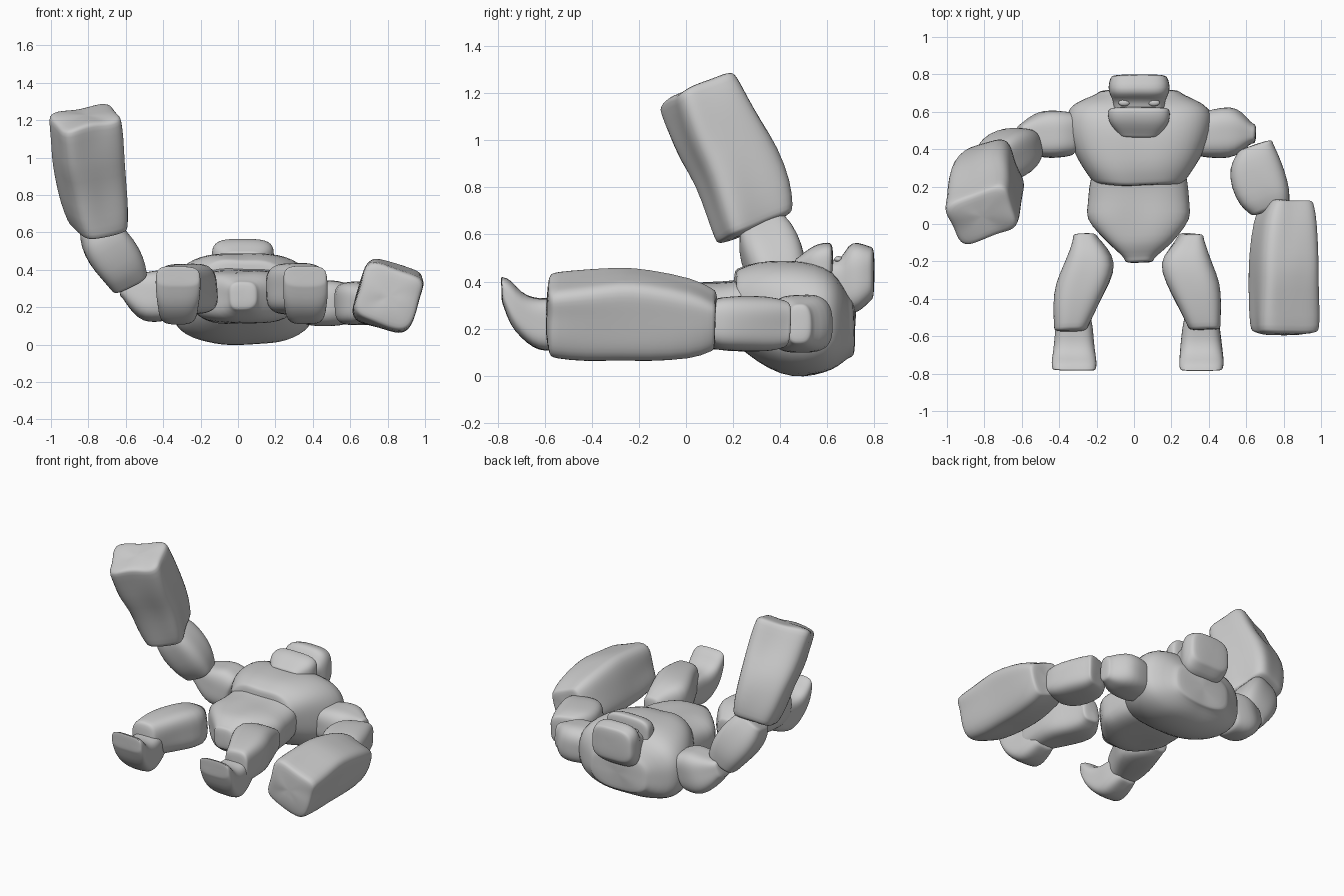
import bpy, bmesh, math
from mathutils import Vector, noise

SEG = 32


def loft(name, rings, u=(1, 0, 0), v=(0, 0, 1), n=4, cap=0.03, rough=0.01):
    """Rounded-box sections (x, y, z, half_u, half_v) joined into a smooth closed stone."""
    secs = [(Vector(r[:3]), r[3], r[4]) for r in rings]
    axis = (secs[-1][0] - secs[0][0]).normalized()
    u = Vector(u).normalized()
    v = Vector(v).normalized() if v else axis.cross(u).normalized()
    # rounded ends
    d0 = (secs[0][0] - secs[1][0]).normalized()
    d1 = (secs[-1][0] - secs[-2][0]).normalized()
    shape = [(0.95, 0.55), (0.84, 0.88), (0.45, 1.0)]
    c, a, b = secs[0]
    head = [(c + d0 * cap * o, a * s, b * s) for s, o in reversed(shape)]
    c, a, b = secs[-1]
    tail = [(c + d1 * cap * o, a * s, b * s) for s, o in shape]
    secs = head + secs + tail
    bm = bmesh.new()
    loops = []
    for c, a, b in secs:
        loop = []
        for i in range(SEG):
            t = 2 * math.pi * (i + 0.5) / SEG
            co, si = math.cos(t), math.sin(t)
            r = (abs(co) ** n + abs(si) ** n) ** (-1 / n)
            p = c + u * (a * r * co) + v * (b * r * si)
            p += noise.noise_vector(p * 6) * rough
            loop.append(bm.verts.new(p))
        loops.append(loop)
    for l0, l1 in zip(loops, loops[1:]):
        for i in range(SEG):
            j = (i + 1) % SEG
            bm.faces.new((l0[i], l0[j], l1[j], l1[i]))
    for loop in (loops[0], loops[-1]):
        pole = bm.verts.new(sum((w.co for w in loop), Vector()) / SEG)
        for i in range(SEG):
            bm.faces.new((loop[i], loop[(i + 1) % SEG], pole))
    bmesh.ops.recalc_face_normals(bm, faces=bm.faces)
    for f in bm.faces:
        f.smooth = True
    me = bpy.data.meshes.new(name)
    bm.to_mesh(me)
    bm.free()
    ob = bpy.data.objects.new(name, me)
    bpy.context.collection.objects.link(ob)
    sub = ob.modifiers.new("smooth", 'SUBSURF')
    sub.levels = sub.render_levels = 1
    return ob


def body(y, half_w, z0, z1, x=0.027):
    """Section of the trunk or head from its lower and upper height."""
    return (x, y, (z0 + z1) / 2, half_w, (z1 - z0) / 2)


# Trunk
loft("chest", [body(.235, .25, .11, .46), body(.30, .30, .06, .485), body(.40, .355, .01, .49),
               body(.50, .385, -.005, .485), body(.59, .39, .01, .465), body(.645, .355, .04, .425),
               body(.69, .23, .08, .35)], n=3)
loft("belly", [body(-.18, .08, .18, .34), body(-.12, .15, .13, .38), body(-.06, .21, .115, .39),
               body(.03, .285, .11, .395), body(.10, .27, .11, .395), body(.20, .265, .11, .40),
               body(.28, .25, .12, .42)], n=3.5)

# Head: skull with heavy brow, jutting jaw, small eyes
loft("skull", [body(.56, .13, .30, .48), body(.62, .135, .28, .49), body(.665, .14, .27, .50),
               body(.69, .155, .265, .56), body(.73, .165, .265, .57), body(.775, .155, .31, .55)],
     n=4, cap=.025, rough=.004)
loft("jaw", [body(.48, .11, .38, .505), body(.53, .155, .36, .545), body(.57, .165, .36, .56),
             body(.605, .165, .36, .565)], n=4, cap=.02, rough=.004)
for s in (-1, 1):
    bpy.ops.mesh.primitive_uv_sphere_add(segments=20, ring_count=10, radius=1,
                                         location=(.027 + s * .08, .648, .494))
    eye = bpy.context.object
    eye.name = "eye"
    eye.scale = (.03, .018, .014)
    bpy.ops.object.shade_smooth()

# Legs, mirrored about the trunk
MID = .02
for side, s in (("left", 1), ("right", -1)):
    def leg(x, y, z, a, b):
        return (MID + s * (x - MID), y, z, a, b)
    loft(side + "_thigh", [leg(.30, -.08, .28, .07, .09), leg(.285, -.13, .285, .10, .12),
                           leg(.275, -.21, .295, .14, .135), leg(.315, -.32, .30, .145, .135),
                           leg(.35, -.43, .30, .12, .13), leg(.375, -.54, .295, .09, .12)], n=3.5)
    loft(side + "_foot", [leg(.36, -.46, .24, .08, .09), leg(.36, -.54, .225, .10, .11),
                          leg(.36, -.60, .215, .105, .11), leg(.36, -.65, .225, .11, .105),
                          leg(.36, -.70, .255, .115, .095), leg(.36, -.745, .31, .12, .10),
                          leg(.36, -.775, .355, .115, .06)],
         n=4, cap=.015, rough=.005)

# Left arm, lying along the body
loft("left_upper_arm", [(.36, .48, .22, .12, .11), (.42, .485, .22, .135, .12), (.51, .49, .22, .14, .12),
                        (.57, .49, .22, .11, .11), (.62, .485, .22, .055, .085)], u=(0, 1, 0), n=3)
loft("left_forearm", [(.645, .395, .22, .105, .10), (.635, .345, .22, .135, .115), (.66, .24, .22, .15, .12),
                      (.70, .14, .22, .14, .115), (.72, .10, .22, .115, .10)],
     u=(.92, .3, 0), n=4)
loft("left_fist", [(.82, .10, .23, .12, .12), (.81, .03, .24, .15, .155), (.805, -.17, .26, .165, .18),
                   (.80, -.28, .265, .168, .18), (.80, -.42, .255, .168, .17),
                   (.805, -.56, .255, .168, .16)], u=(.95, 0, -.3), v=(.3, 0, .95), n=6, rough=.016)

# Right arm, raised
loft("right_upper_arm", [(-.36, .48, .25, .12, .13), (-.43, .48, .26, .13, .145), (-.49, .48, .27, .125, .13),
                         (-.55, .47, .29, .10, .10), (-.59, .46, .31, .08, .07)],
     u=(0, 1, 0), v=(.3, 0, .95), n=3.5)
loft("right_forearm", [(-.59, .42, .35, .105, .09), (-.62, .40, .41, .125, .12), (-.68, .37, .50, .135, .13),
                       (-.73, .34, .58, .12, .12), (-.75, .33, .62, .10, .10)],
     u=(.85, 0, .53), v=None, n=4)
loft("right_fist", [(-.75, .295, .65, .13, .16), (-.77, .275, .74, .15, .172), (-.785, .215, .89, .165, .172),
                    (-.80, .15, 1.0, .175, .16), (-.805, .095, 1.10, .175, .15),
                    (-.81, .05, 1.20, .175, .142)], u=(.93, .3, .2), v=None, n=6, rough=.016)
